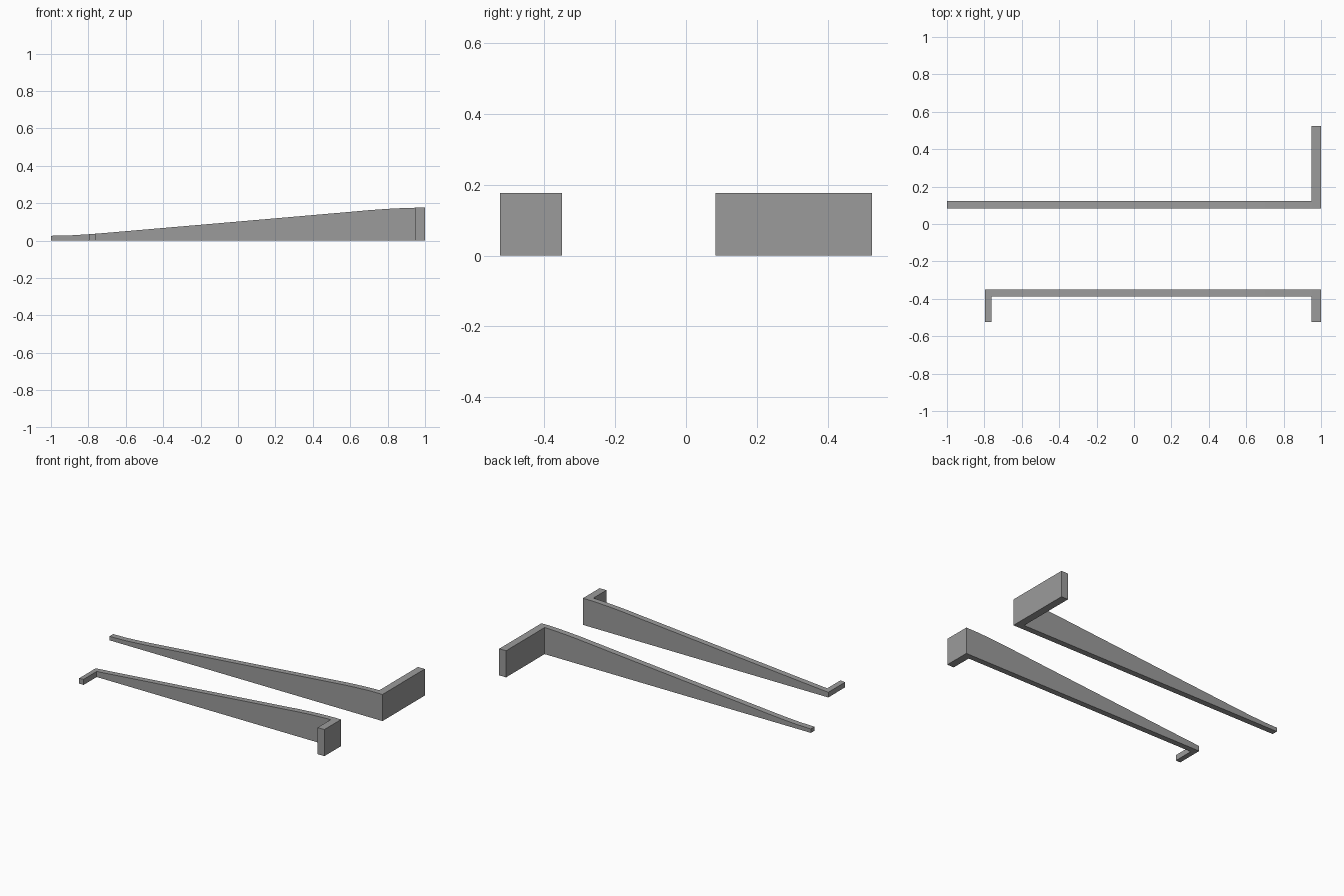
import bpy, bmesh

if "Cube" in bpy.data.objects:
    bpy.data.objects.remove(bpy.data.objects["Cube"])

# Ramp height along x: flat toe, straight slope, rounded-off crest
RAMP = [(-1.0, 0.026), (-0.9, 0.028), (-0.8, 0.034), (-0.7, 0.042), (0.0, 0.102),
        (0.6, 0.154), (0.7, 0.163), (0.8, 0.170), (0.9, 0.175), (0.95, 0.176), (1.0, 0.176)]

# Dark grey for both walls
dark_grey = bpy.data.materials.new("dark_grey")
dark_grey.diffuse_color = (0.33, 0.33, 0.33, 1)
dark_grey.use_nodes = True
dark_grey.node_tree.nodes["Principled BSDF"].inputs["Base Color"].default_value = dark_grey.diffuse_color


def height(x):
    for (xa, za), (xb, zb) in zip(RAMP, RAMP[1:]):
        if xa <= x <= xb:
            return za + (zb - za) * (x - xa) / (xb - xa)


def ramp_wall(name, x_start, y0, y1, legs, leg_a, leg_b):
    """Wall y0..y1 with legs (x ranges) spanning leg_a..leg_b, topped by the ramp."""
    xs = {x_start} | {x for x, z in RAMP if x > x_start} | {x for leg in legs for x in leg}
    xs = sorted(xs)
    bm = bmesh.new()

    def quad(xa, xb, ya, yb):
        bm.faces.new([bm.verts.new((x, y, height(x)))
                      for x, y in ((xa, ya), (xb, ya), (xb, yb), (xa, yb))])

    for xa, xb in zip(xs, xs[1:]):
        quad(xa, xb, y0, y1)
        if any(a <= xa and xb <= b for a, b in legs):
            quad(xa, xb, leg_a, leg_b)
    bmesh.ops.remove_doubles(bm, verts=bm.verts, dist=1e-4)
    # drop the top surface to the ground to close the solid
    new = bmesh.ops.extrude_face_region(bm, geom=bm.faces[:], use_keep_orig=True)["geom"]
    for v in new:
        if isinstance(v, bmesh.types.BMVert):
            v.co.z = 0
    bmesh.ops.recalc_face_normals(bm, faces=bm.faces)
    mesh = bpy.data.meshes.new(name)
    bm.to_mesh(mesh)
    bm.free()
    mesh.materials.append(dark_grey)
    bpy.context.collection.objects.link(bpy.data.objects.new(name, mesh))


# Back wall with one long return at its tall end
ramp_wall("back_ramp_wall", -1.0, 0.083, 0.122, [(0.95, 1.0)], 0.122, 0.525)
# Front wall with short returns at both ends
ramp_wall("front_ramp_wall", -0.797, -0.388, -0.35,
          [(-0.797, -0.763), (0.95, 1.0)], -0.525, -0.388)
